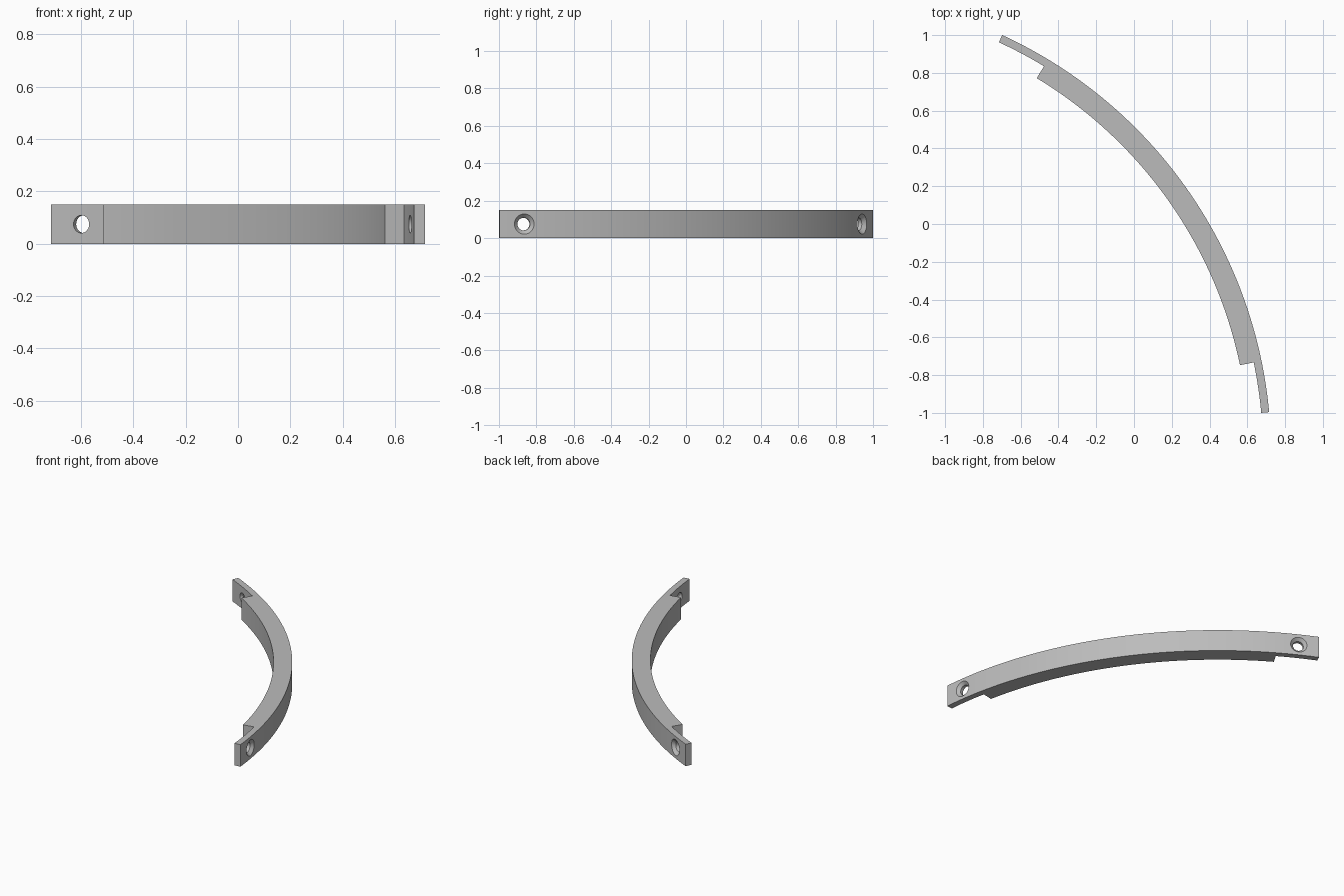
import bpy, bmesh, math
from mathutils import Matrix, Vector

cube = bpy.data.objects.get("Cube")
if cube:
    bpy.data.objects.remove(cube, do_unlink=True)

CENTRE = Vector((-1.72, -1.222, 0))   # centre of the arc
R_OUT, R_TAB, R_IN = 2.446, 2.404, 2.33
HEIGHT = 0.15
MID, HALF, HALF_THICK, HOLE = 35.3, 30, 23.55, 26.9   # degrees

grey = bpy.data.materials.new("grey plastic")
grey.use_nodes = True
colour = (0.5, 0.5, 0.5, 1)
grey.diffuse_color = colour
grey.node_tree.nodes["Principled BSDF"].inputs["Base Color"].default_value = colour


def arc(radius, start, end, steps):
    """Points along an arc, angles measured from the middle of the band."""
    for i in range(steps + 1):
        a = math.radians(MID + start + (end - start) * i / steps)
        yield CENTRE + radius * Vector((math.cos(a), math.sin(a), 0))


def make_object(name, bm):
    bmesh.ops.recalc_face_normals(bm, faces=bm.faces)
    mesh = bpy.data.meshes.new(name)
    bm.to_mesh(mesh)
    bm.free()
    mesh.materials.append(grey)
    ob = bpy.data.objects.new(name, mesh)
    bpy.context.collection.objects.link(ob)
    return ob


# Curved band with thin end tabs, extruded from its outline
outline = list(arc(R_OUT, -HALF, HALF, 80))
outline += arc(R_TAB, HALF, HALF_THICK, 8)
outline += arc(R_IN, HALF_THICK, -HALF_THICK, 64)
outline += arc(R_TAB, -HALF_THICK, -HALF, 8)
bm = bmesh.new()
base = bm.faces.new([bm.verts.new(p) for p in outline])
top = bmesh.ops.extrude_face_region(bm, geom=[base])["geom"]
bmesh.ops.translate(bm, vec=(0, 0, HEIGHT),
                    verts=[v for v in top if isinstance(v, bmesh.types.BMVert)])
band = make_object("curved_band", bm)

# Countersunk screw holes through both tabs
for side, sign in (("front", -1), ("back", 1)):
    a = math.radians(MID + sign * HOLE)
    bm = bmesh.new()
    rings = []
    for radius, dist in ((0.034, R_TAB - 0.03), (0.034, R_OUT - 0.02),
                         (0.054, R_OUT), (0.054, R_OUT + 0.03)):
        ring = bmesh.ops.create_circle(bm, segments=32, radius=radius,
                                       matrix=Matrix.Translation((0, 0, dist)))["verts"]
        rings.append(ring)
    for lower, upper in zip(rings, rings[1:]):
        for i in range(32):
            j = (i + 1) % 32
            bm.faces.new((lower[i], lower[j], upper[j], upper[i]))
    bm.faces.new(rings[0])
    bm.faces.new(rings[-1])
    bm.transform(Matrix.Translation(CENTRE + Vector((0, 0, HEIGHT / 2)))
                 @ Matrix.Rotation(a, 4, "Z") @ Matrix.Rotation(math.pi / 2, 4, "Y"))
    cutter = make_object(side + "_hole_cutter", bm)
    cutter.hide_render = True
    cutter.hide_set(True)
    cut = band.modifiers.new(side + "_hole", "BOOLEAN")
    cut.object = cutter
    cut.operation = "DIFFERENCE"
    cut.solver = "EXACT"

# Smooth curves, sharp corners
bpy.ops.object.select_all(action="DESELECT")
bpy.context.view_layer.objects.active = band
band.select_set(True)
for cut in [m.name for m in band.modifiers]:
    bpy.ops.object.modifier_apply(modifier=cut)
for cutter in [o for o in bpy.data.objects if o.name.endswith("_hole_cutter")]:
    bpy.data.objects.remove(cutter, do_unlink=True)
bpy.ops.object.shade_smooth_by_angle(angle=math.radians(30))
